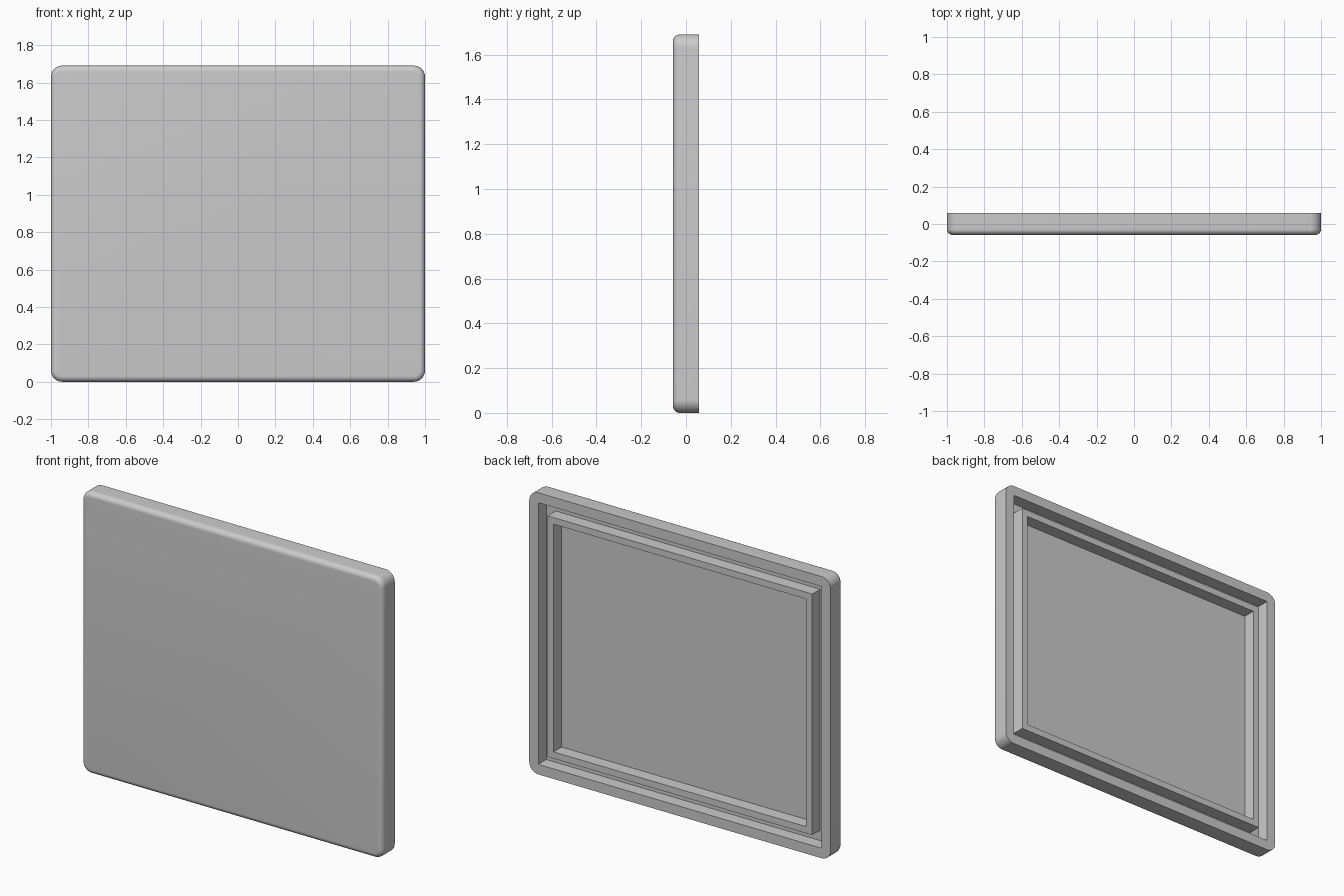
import bpy
import bmesh
from mathutils import Matrix, Vector

W, H, D = 2.0, 1.69, 0.116        # overall size
RIM, GAP, LIP = 0.06, 0.062, 0.04  # outer wall, groove and inner wall widths
PLATE = 0.04                       # front plate thickness
BACK = D / 2
FLOOR = -BACK + PLATE

cube = bpy.data.objects.get("Cube")
if cube:
    bpy.data.objects.remove(cube, do_unlink=True)

grey = bpy.data.materials.new("plain grey")
grey.use_nodes = True
colour = (0.6, 0.6, 0.6, 1)
grey.diffuse_color = colour
grey.node_tree.nodes["Principled BSDF"].inputs["Base Color"].default_value = colour


def add_object(name, bm):
    bmesh.ops.recalc_face_normals(bm, faces=bm.faces)
    mesh = bpy.data.meshes.new(name)
    bm.to_mesh(mesh)
    bm.free()
    mesh.materials.append(grey)
    obj = bpy.data.objects.new(name, mesh)
    bpy.context.collection.objects.link(obj)
    return obj


def box(inset, y0, y1):
    """Box inset from the outline, spanning y0 to y1."""
    bm = bmesh.new()
    size = Vector((W - 2 * inset, y1 - y0, H - 2 * inset))
    centre = Vector((0, (y0 + y1) / 2, H / 2))
    bmesh.ops.create_cube(bm, size=1, matrix=Matrix.Translation(centre) @ Matrix.Diagonal(size.to_4d()))
    return bm


def bevel(bm, edges, radius, segments):
    bmesh.ops.bevel(bm, geom=edges, offset=radius, segments=segments,
                    profile=0.5, affect='EDGES', clamp_overlap=True)


# Lid body: rounded corners, then a softened front edge
bm = box(0, -BACK, BACK)
bevel(bm, [e for e in bm.edges if abs(e.verts[0].co.y - e.verts[1].co.y) > D / 2], 0.06, 10)
bevel(bm, [e for e in bm.edges if all(v.co.y < -BACK + 0.001 for v in e.verts)], 0.03, 8)
body = add_object("lid_body", bm)

# Hollow out the back
cutter = add_object("pocket_cutter", box(RIM, FLOOR, BACK + 0.1))
cutter.hide_render = True
cut = body.modifiers.new("pocket", 'BOOLEAN')
cut.operation = 'DIFFERENCE'
cut.solver = 'EXACT'
cut.object = cutter
bpy.ops.object.select_all(action='DESELECT')
bpy.context.view_layer.objects.active = body
body.select_set(True)
bpy.ops.object.modifier_apply(modifier=cut.name)
bpy.data.objects.remove(cutter, do_unlink=True)
bpy.ops.object.shade_smooth_by_angle(angle=0.6)

# Inner lip: a square frame standing on the pocket floor
bm = box(RIM + GAP, FLOOR, BACK)
bm.faces.ensure_lookup_table()
ends = [f for f in bm.faces if abs(f.normal.y) > 0.9]
bmesh.ops.inset_individual(bm, faces=ends, thickness=LIP, use_even_offset=True)
bmesh.ops.bridge_loops(bm, edges=[e for f in ends for e in f.edges])
bmesh.ops.delete(bm, geom=ends, context='FACES_ONLY')
add_object("inner_lip", bm)
